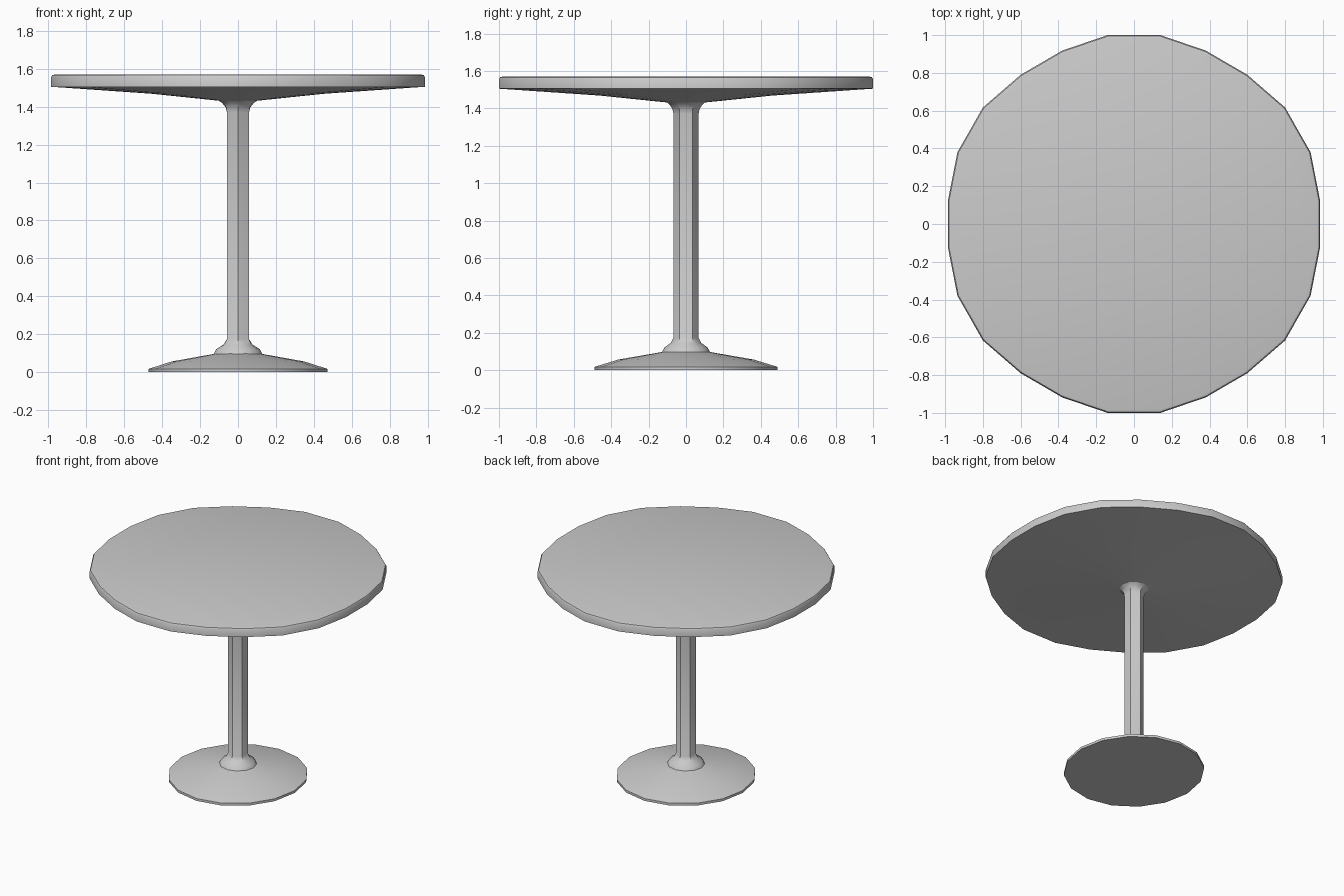
import bpy, bmesh
from math import sin, cos, pi, radians

if "Cube" in bpy.data.objects:
    bpy.data.objects.remove(bpy.data.objects["Cube"])


def loft(name, rings, cap_bottom=False, cap_top=False):
    """Skin a stack of equal-count rings, listed from bottom to top."""
    bm = bmesh.new()
    loops = [[bm.verts.new(p) for p in ring] for ring in rings]
    n = len(loops[0])
    for a, b in zip(loops, loops[1:]):
        for i in range(n):
            j = (i + 1) % n
            bm.faces.new((a[i], a[j], b[j], b[i]))
    if cap_bottom:
        bm.faces.new(loops[0][::-1])
    if cap_top:
        bm.faces.new(loops[-1])
    mesh = bpy.data.meshes.new(name)
    bm.to_mesh(mesh)
    bm.free()
    obj = bpy.data.objects.new(name, mesh)
    bpy.context.collection.objects.link(obj)
    bpy.ops.object.select_all(action='DESELECT')
    obj.select_set(True)
    bpy.context.view_layer.objects.active = obj
    bpy.ops.object.shade_smooth_by_angle(angle=radians(35))
    return obj


def scaled(outline, profile):
    return [[(x * r, y * r, z) for x, y in outline] for r, z in profile]


# Tabletop: slightly uneven 24-sided outline, one quadrant mirrored
quad = [(.985, .125), (.935, .38), (.80, .617), (.60, .79), (.38, .918), (.14, 1.0)]
half = quad + [(-x, y) for x, y in reversed(quad)]
top_outline = half + [(-x, -y) for x, y in half]
loft("tabletop", scaled(top_outline, [
    (.07, 1.428), (.46, 1.468), (1.0, 1.505), (1.0, 1.556), (.994, 1.566), (.98, 1.57)]),
    cap_top=True)

# Pedestal base: shallow 16-sided cone
base_outline = [(.471 * cos(i * pi / 8), .488 * sin(i * pi / 8)) for i in range(16)]
loft("pedestal_base", scaled(base_outline, [
    (1.0, 0), (1.0, .018), (.74, .057), (.24, .099)]), cap_bottom=True)


# Column: six-sided shaft flaring into round collars (radius, height, flatness)
def column_ring(r, z, flat):
    ring = []
    for i in range(12):
        a = pi / 2 + i * pi / 6
        k = r * (1 - .134 * flat * (i % 2))
        ring.append((k * cos(a), k * sin(a), z))
    return ring


loft("column", [column_ring(*p) for p in [
    (.13, .093, 0), (.115, .122, 0), (.082, .145, .4), (.067, .175, 1),
    (.067, 1.37, 1), (.072, 1.395, .8), (.088, 1.42, .4), (.105, 1.434, 0)]])
